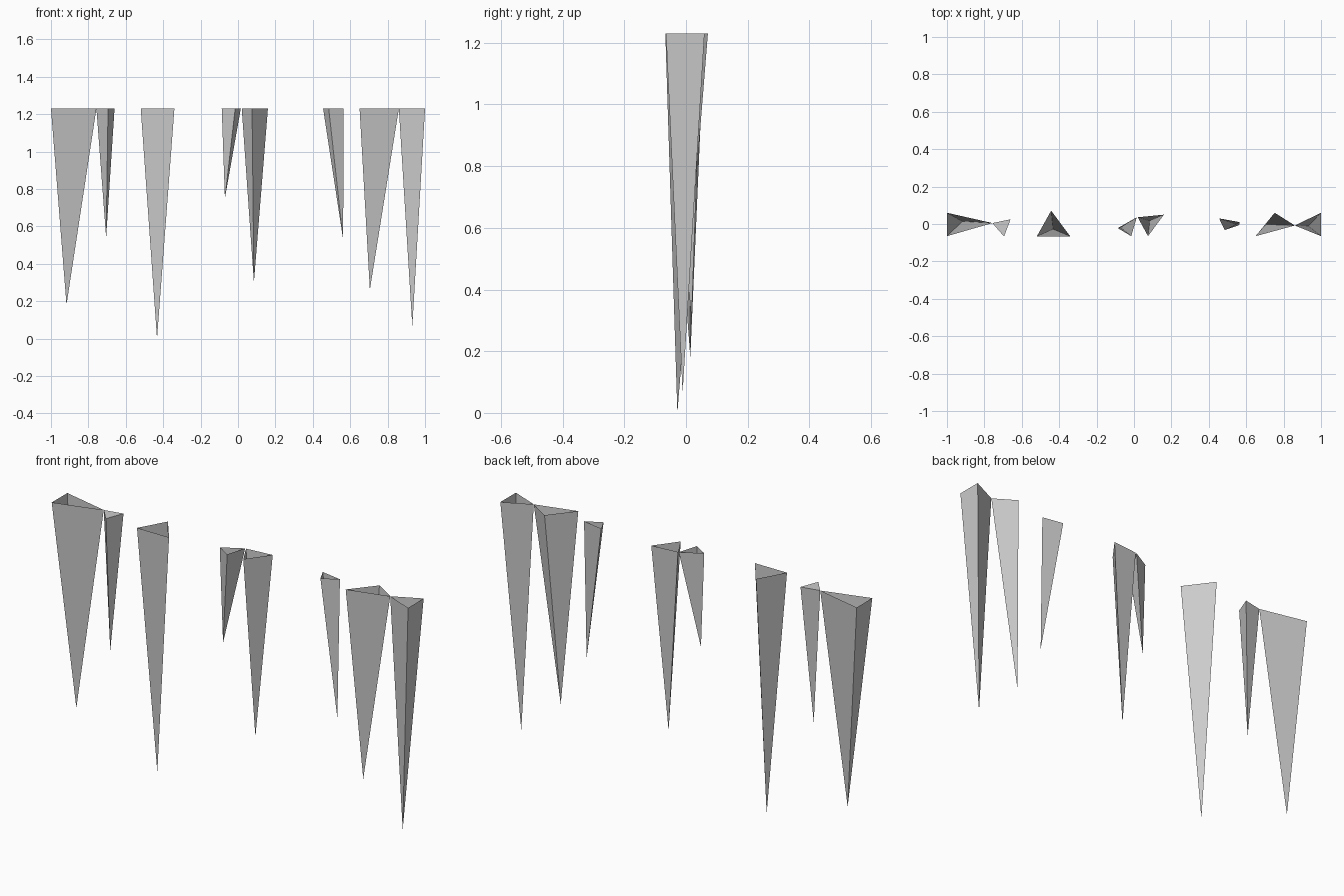
import bpy
import bmesh

if "Cube" in bpy.data.objects:
    bpy.data.objects.remove(bpy.data.objects["Cube"])

TOP = 1.23


def icicle(index, rim, tip, capped=False):
    """Three-sided hanging spike: a rim triangle at the top, tapering to a tip."""
    bm = bmesh.new()
    ring = [bm.verts.new((x, y, TOP)) for x, y in rim]
    point = bm.verts.new(tip)
    for i in range(3):
        bm.faces.new((ring[(i + 1) % 3], ring[i], point))
    if capped:
        bm.faces.new(ring)
    mesh = bpy.data.meshes.new(f"icicle_{index}")
    bm.to_mesh(mesh)
    bm.free()
    obj = bpy.data.objects.new(f"icicle_{index}", mesh)
    bpy.context.collection.objects.link(obj)


# Rim corners (counter-clockwise from above), tip, closed top
icicles = [
    (((-1, .06), (-1, -.065), (-.757, .005)), (-.917, .014, .18), False),
    (((-.757, .005), (-.695, -.067), (-.66, .025)), (-.705, -.017, .54), True),
    (((-.52, -.067), (-.34, -.067), (-.443, .071)), (-.433, -.028, 0), False),
    (((-.087, -.022), (-.015, -.065), (.015, .036)), (-.07, -.02, .75), False),
    (((.02, .036), (.075, -.065), (.16, .05)), (.085, .018, .30), False),
    (((.455, .03), (.485, -.032), (.565, .01)), (.562, -.006, .53), False),
    (((.65, -.065), (.86, -.008), (.752, .06)), (.705, -.003, .26), False),
    (((.86, -.008), (1, -.065), (1, .06)), (.932, -.011, .065), False),
]
for n, (rim, tip, capped) in enumerate(icicles, 1):
    icicle(n, rim, tip, capped)
